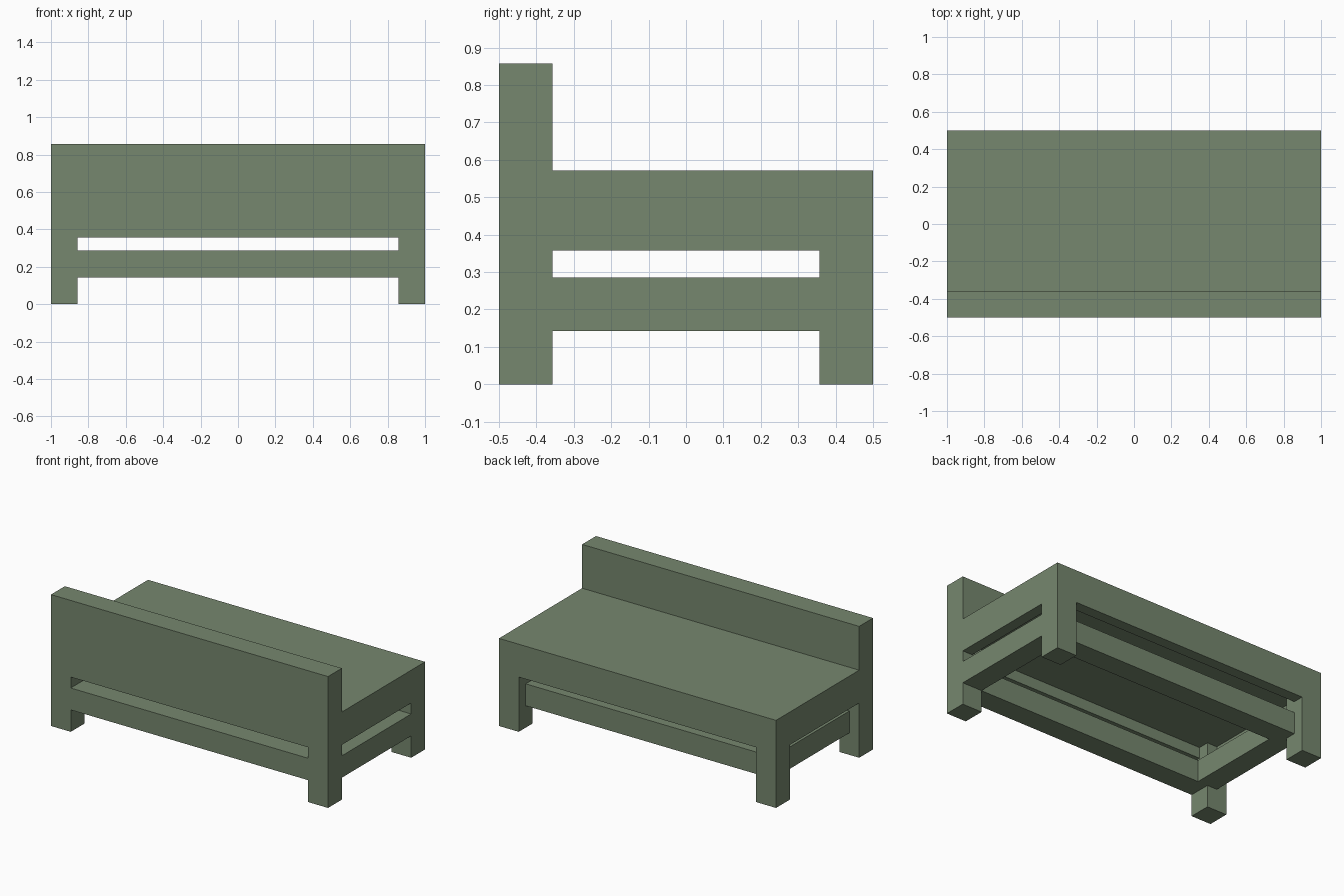
import bpy
from mathutils import Vector

if "Cube" in bpy.data.objects:
    bpy.data.objects.remove(bpy.data.objects["Cube"], do_unlink=True)

UNIT = 1 / 7                      # one leg width
HALF = Vector((7, 3.5, 0))        # half length and half depth, in leg widths

paint = bpy.data.materials.new("sage_green")
paint.use_nodes = True
colour = (0.181, 0.242, 0.156, 1)
paint.diffuse_color = colour
paint.node_tree.nodes["Principled BSDF"].inputs["Base Color"].default_value = colour


def block(name, low, high):
    """Box between two corners, in leg widths from the front corner."""
    low, high = Vector(low), Vector(high)
    bpy.ops.mesh.primitive_cube_add(size=1)
    obj = bpy.context.object
    obj.name = name
    size, centre = (high - low) * UNIT, ((low + high) / 2 - HALF) * UNIT
    for v in obj.data.vertices:
        v.co = Vector(a * b for a, b in zip(v.co, size)) + centre
    obj.data.materials.append(paint)
    return obj


# Square corner legs
for side, x in (("right", 0), ("left", 13)):
    for end, y in (("front", 0), ("back", 6)):
        block(f"{end}_{side}_leg", (x, y, 0), (x + 1, y + 1, 3))

# Lower rails: two flush with the legs, two set back by half a leg
block("front_rail", (1, 0, 1), (13, 1, 2))
block("left_rail", (13, 1, 1), (14, 6, 2))
block("back_rail", (1.5, 5.5, 1), (13, 6.5, 2))
block("right_rail", (0.5, 1, 1), (1.5, 6.5, 2))

# Thin aprons hanging under the seat
block("front_apron", (1, 0, 2.5), (13, 0.5, 3))
block("back_apron", (1, 6.5, 2.5), (13, 7, 3))
block("right_apron", (0, 1, 2.5), (0.5, 6, 3))
block("left_apron", (13.5, 1, 2.5), (14, 6, 3))

# Seat slab and upright backrest
block("seat", (0, 0, 3), (14, 7, 4))
block("backrest", (0, 0, 4), (14, 1, 6))
